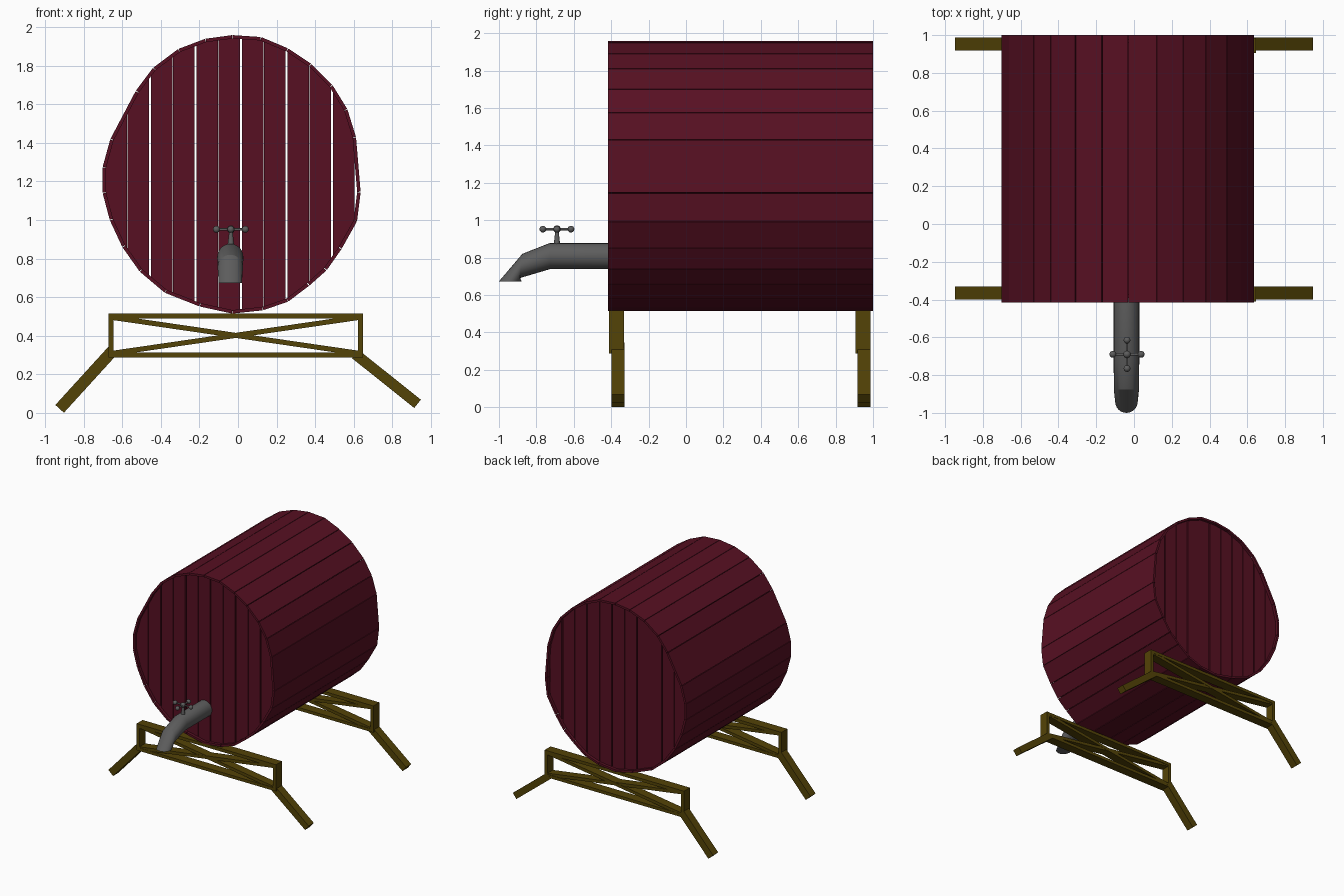
import bpy, bmesh, math
from mathutils import Vector, Matrix

if "Cube" in bpy.data.objects:
    bpy.data.objects.remove(bpy.data.objects["Cube"])


def material(name, rgb):
    m = bpy.data.materials.new(name)
    m.diffuse_color = (*rgb, 1)
    m.use_nodes = True
    m.node_tree.nodes["Principled BSDF"].inputs["Base Color"].default_value = m.diffuse_color
    return m


WINE = material("wine_stained_wood", (0.095, 0.005, 0.016))
OAK = material("stand_wood", (0.088, 0.056, 0.002))
METAL = material("tap_metal", (0.11, 0.11, 0.11))


def finish(bm, name, mat, smooth=False):
    bmesh.ops.recalc_face_normals(bm, faces=bm.faces[:])
    me = bpy.data.meshes.new(name)
    bm.to_mesh(me)
    bm.free()
    ob = bpy.data.objects.new(name, me)
    bpy.context.collection.objects.link(ob)
    me.materials.append(mat)
    if smooth:
        bpy.context.view_layer.objects.active = ob
        ob.select_set(True)
        bpy.ops.object.shade_smooth_by_angle(angle=math.radians(25))
        ob.select_set(False)
    return ob


def prism(bm, pts, y0, y1):
    """Solid from an xz polygon, running from y0 to y1."""
    a = [bm.verts.new((p[0], y0, p[1])) for p in pts]
    b = [bm.verts.new((p[0], y1, p[1])) for p in pts]
    bm.faces.new(a)
    bm.faces.new(b[::-1])
    for i in range(len(pts)):
        j = (i + 1) % len(pts)
        bm.faces.new((a[i], a[j], b[j], b[i]))


def beam(bm, p, q, width, y0, y1):
    """Straight timber between two xz points."""
    p, q = Vector(p), Vector(q)
    d = (q - p).normalized()
    n = Vector((-d.y, d.x)) * width / 2
    prism(bm, [p + n, q + n, q - n, p - n], y0, y1)


# Barrel outline, clockwise from the top (slightly uneven, hand-made staves)
OUTLINE = [Vector(p) for p in (
    (-.03, 1.959), (.12, 1.949), (.26, 1.89), (.38, 1.81), (.49, 1.70), (.567, 1.575),
    (.612, 1.43), (.636, 1.145), (.617, .993), (.537, .85), (.46, .74), (.37, .66),
    (.26, .577), (.13, .532), (-.03, .515), (-.20, .552), (-.38, .623), (-.51, .733),
    (-.60, .86), (-.665, 1.0), (-.702, 1.14), (-.702, 1.275), (-.662, 1.42),
    (-.53, 1.67), (-.44, 1.79), (-.31, 1.887), (-.17, 1.94))]
FRONT, BACK, THICK = -.416, 1.0, .018

# Staves around the barrel
bm = bmesh.new()
for i, p in enumerate(OUTLINE):
    q = OUTLINE[(i + 1) % len(OUTLINE)]
    d = (q - p).normalized()
    n = Vector((d.y, -d.x)) * THICK
    prism(bm, [p + d * .002, q - d * .002, q - d * .003 + n, p + d * .003 + n], FRONT, BACK)
finish(bm, "barrel_staves", WINE)

# Vertical slats closing both ends, trimmed to the inside of the staves
CENTRE = Vector((-.034, 1.237))
inner = [CENTRE + (p - CENTRE) * .976 for p in OUTLINE]
CUTS = [(-.71 if k == 0 else -.574 + .118 * (k - 1)) for k in range(12)]
for name, y in (("front_head", FRONT + .024), ("back_head", BACK - .024 - THICK)):
    bm = bmesh.new()
    for k in range(11):
        lo = CUTS[k] + (.005 if k % 2 == 0 else .002)
        hi = CUTS[k + 1] - (.002 if k % 2 == 0 else .005)
        part = bmesh.new()
        prism(part, inner, y, y + THICK)
        for x, sgn in ((lo, -1), (hi, 1)):
            res = bmesh.ops.bisect_plane(
                part, geom=part.verts[:] + part.edges[:] + part.faces[:],
                plane_co=(x, 0, 0), plane_no=(sgn, 0, 0), clear_outer=True)
            cut = [e for e in res["geom_cut"] if isinstance(e, bmesh.types.BMEdge)]
            if cut:
                bmesh.ops.holes_fill(part, edges=cut, sides=0)
        tmp = bpy.data.meshes.new("slat")
        part.to_mesh(tmp)
        part.free()
        bm.from_mesh(tmp)
        bpy.data.meshes.remove(tmp)
    finish(bm, name, WINE)

# Trestle stands: posts, rails, crossed braces and splayed legs
for name, y in (("front_stand", -.411), ("back_stand", .906)):
    bm = bmesh.new()
    f, b = y, y + .08
    beam(bm, (-.658, .288), (-.658, .516), .026, f, b)
    beam(bm, (.634, .288), (.634, .516), .026, f, b)
    beam(bm, (-.645, .503), (.621, .503), .026, f, b)
    beam(bm, (-.645, .301), (.621, .301), .026, f, b)
    beam(bm, (-.645, .310), (.621, .494), .026, f + .002, b - .002)
    beam(bm, (-.645, .494), (.621, .310), .026, f + .004, b - .004)
    beam(bm, (-.648, .325), (-.925, .021), .06, f + .012, f + .081)
    beam(bm, (.608, .305), (.931, .047), .055, f + .012, f + .081)
    finish(bm, name, OAK)

# Tap spout: round sections given by upper and lower (y, z) points and half width
TX = -.04
sections = [((-.39, .877), (-.39, .739), .068), ((-.73, .877), (-.725, .739), .068),
            ((-.875, .82), (-.89, .690), .066), ((-1.0, .673), (-.878, .673), .06)]
bm = bmesh.new()
rings = []
N = 24
for top, bot, w in sections:
    t, b = Vector((TX, *top)), Vector((TX, *bot))
    c, h = (t + b) / 2, (t - b) / 2
    rings.append([bm.verts.new(c + h * math.cos(a) + Vector((w * math.sin(a), 0, 0)))
                  for a in (2 * math.pi * k / N for k in range(N))])
for r, s in zip(rings, rings[1:]):
    for k in range(N):
        bm.faces.new((r[k], r[(k + 1) % N], s[(k + 1) % N], s[k]))
bm.faces.new(rings[0])
bm.faces.new(rings[-1])
finish(bm, "tap_spout", METAL, True)

# Tap handle: tapered stem, cross bars and ball ends
HUB = Vector((TX + .003, -.69, .952))
bm = bmesh.new()
bmesh.ops.create_cone(bm, cap_ends=True, segments=16, radius1=.018, radius2=.008, depth=.09,
                      matrix=Matrix.Translation(HUB - Vector((0, 0, .045))))
for rot in (Matrix.Rotation(math.pi / 2, 4, 'X'), Matrix.Rotation(math.pi / 2, 4, 'Y')):
    bmesh.ops.create_cone(bm, cap_ends=True, segments=12, radius1=.006, radius2=.006,
                          depth=.15, matrix=Matrix.Translation(HUB) @ rot)
for dx, dy, r in ((0, 0, .02), (.075, 0, .018), (-.075, 0, .018), (0, .075, .018), (0, -.075, .018)):
    bmesh.ops.create_uvsphere(bm, u_segments=16, v_segments=10, radius=r,
                              matrix=Matrix.Translation(HUB + Vector((dx, dy, 0))))
finish(bm, "tap_handle", METAL, True)
